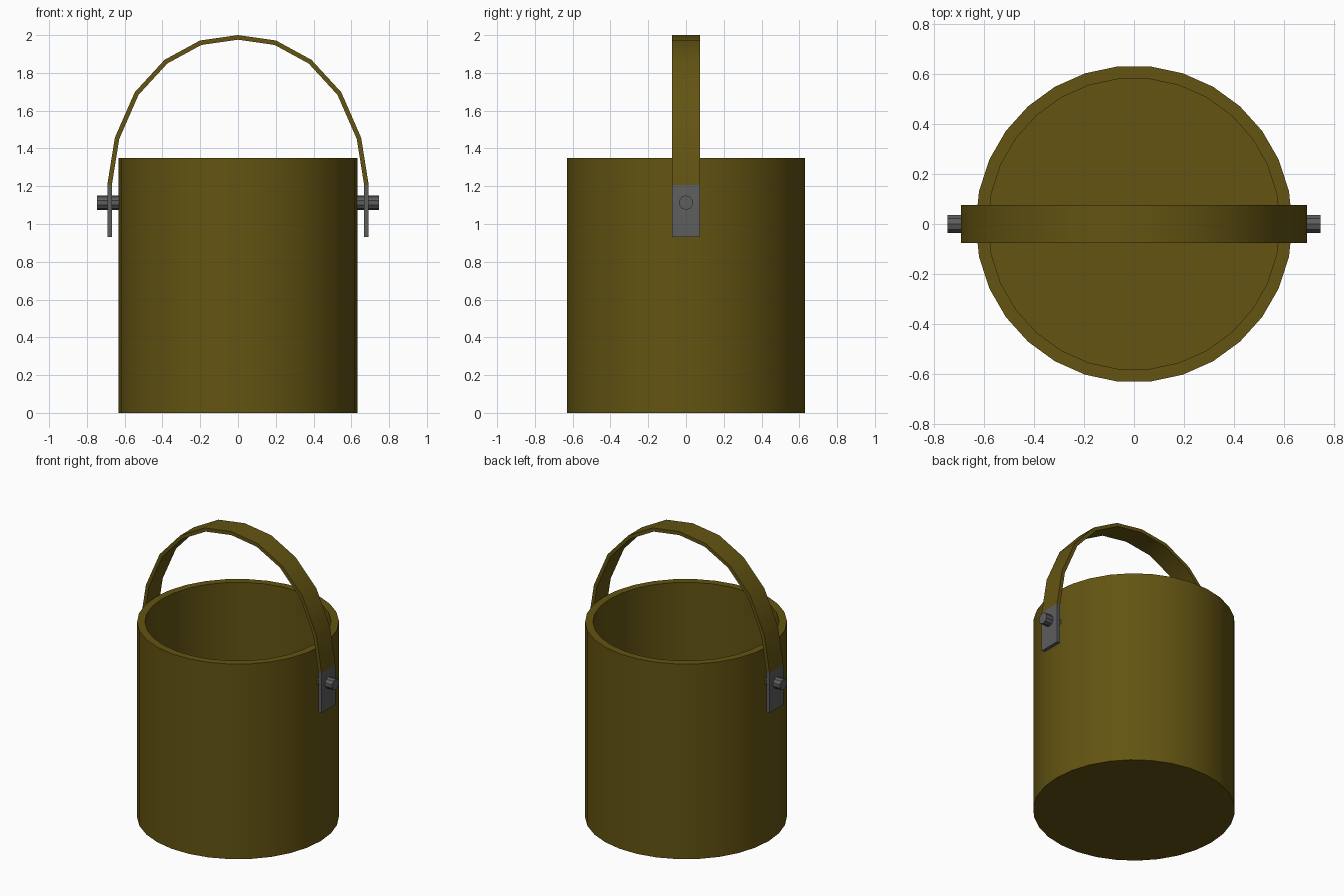
import bpy, bmesh, math
from mathutils import Vector, Matrix

cube = bpy.data.objects.get("Cube")
if cube:
    bpy.data.objects.remove(cube, do_unlink=True)


def material(name, rgb):
    m = bpy.data.materials.new(name)
    m.use_nodes = True
    m.diffuse_color = (*rgb, 1)
    bsdf = next(n for n in m.node_tree.nodes if n.type == 'BSDF_PRINCIPLED')
    bsdf.inputs["Base Color"].default_value = (*rgb, 1)
    return m


olive = material("olive brown", (0.125, 0.088, 0.006))
grey = material("dark grey metal", (0.11, 0.11, 0.11))


def finish(name, bm, mats, angle=30):
    bmesh.ops.recalc_face_normals(bm, faces=bm.faces[:])
    mesh = bpy.data.meshes.new(name)
    bm.to_mesh(mesh)
    bm.free()
    for m in mats:
        mesh.materials.append(m)
    ob = bpy.data.objects.new(name, mesh)
    bpy.context.collection.objects.link(ob)
    bpy.ops.object.select_all(action='DESELECT')
    ob.select_set(True)
    bpy.context.view_layer.objects.active = ob
    bpy.ops.object.shade_smooth_by_angle(angle=math.radians(angle))
    return ob


# Bucket: turned wall profile, closed by a base and an inner floor
SIDES = 30
profile = [(0.633, 0), (0.633, 1.349), (0.583, 1.349), (0.583, 0.05)]
bm = bmesh.new()
rings = [[bm.verts.new((r * math.cos(math.tau * i / SIDES),
                        r * math.sin(math.tau * i / SIDES), z))
          for i in range(SIDES)] for r, z in profile]
for a, b in zip(rings, rings[1:]):
    for i in range(SIDES):
        j = (i + 1) % SIDES
        bm.faces.new((a[i], a[j], b[j], b[i]))
bm.faces.new(rings[0])
bm.faces.new(rings[-1])
finish("bucket", bm, [olive])

# Handle: flat strap along a mirrored arch, with grey ends
WIDTH, THICK, END_Z = 0.15, 0.024, 1.207
half = [(0.692, 0.93), (0.692, END_Z), (0.652, 1.457), (0.547, 1.697),
        (0.389, 1.869), (0.202, 1.971), (0, 2)]
outer = [Vector(p) for p in half + [(-x, z) for x, z in half[-2::-1]]]


def inward(i):
    """Mitred offset from the outer edge to the inner edge."""
    steps = [(outer[k + 1] - outer[k]).normalized()
             for k in (i - 1, i) if 0 <= k < len(outer) - 1]
    normals = [Vector((-s.y, s.x)) for s in steps]
    mean = sum(normals, Vector((0, 0))).normalized()
    return mean * THICK / mean.dot(normals[0])


bm = bmesh.new()
sections = []
for i, p in enumerate(outer):
    q = p + inward(i)
    corners = [(p, -1), (p, 1), (q, 1), (q, -1)]
    sections.append([bm.verts.new((c.x, s * WIDTH / 2, c.y)) for c, s in corners])
for a, b in zip(sections, sections[1:]):
    for i in range(4):
        j = (i + 1) % 4
        bm.faces.new((a[i], a[j], b[j], b[i]))
bm.faces.new(sections[0])
bm.faces.new(sections[-1])
for f in bm.faces:
    f.material_index = int(f.calc_center_median().z < END_Z)
finish("handle", bm, [olive, grey])

# Pivot bolts through the strap ends
for name, side in (("left_bolt", 1), ("right_bolt", -1)):
    bm = bmesh.new()
    bmesh.ops.create_cone(bm, cap_ends=True, segments=10, radius1=0.038,
                          radius2=0.038, depth=0.14)
    bm.transform(Matrix.Translation((side * 0.676, 0, 1.113))
                 @ Matrix.Rotation(math.pi / 2, 4, 'Y')
                 @ Matrix.Rotation(math.pi / 2, 4, 'Z'))
    finish(name, bm, [grey])
